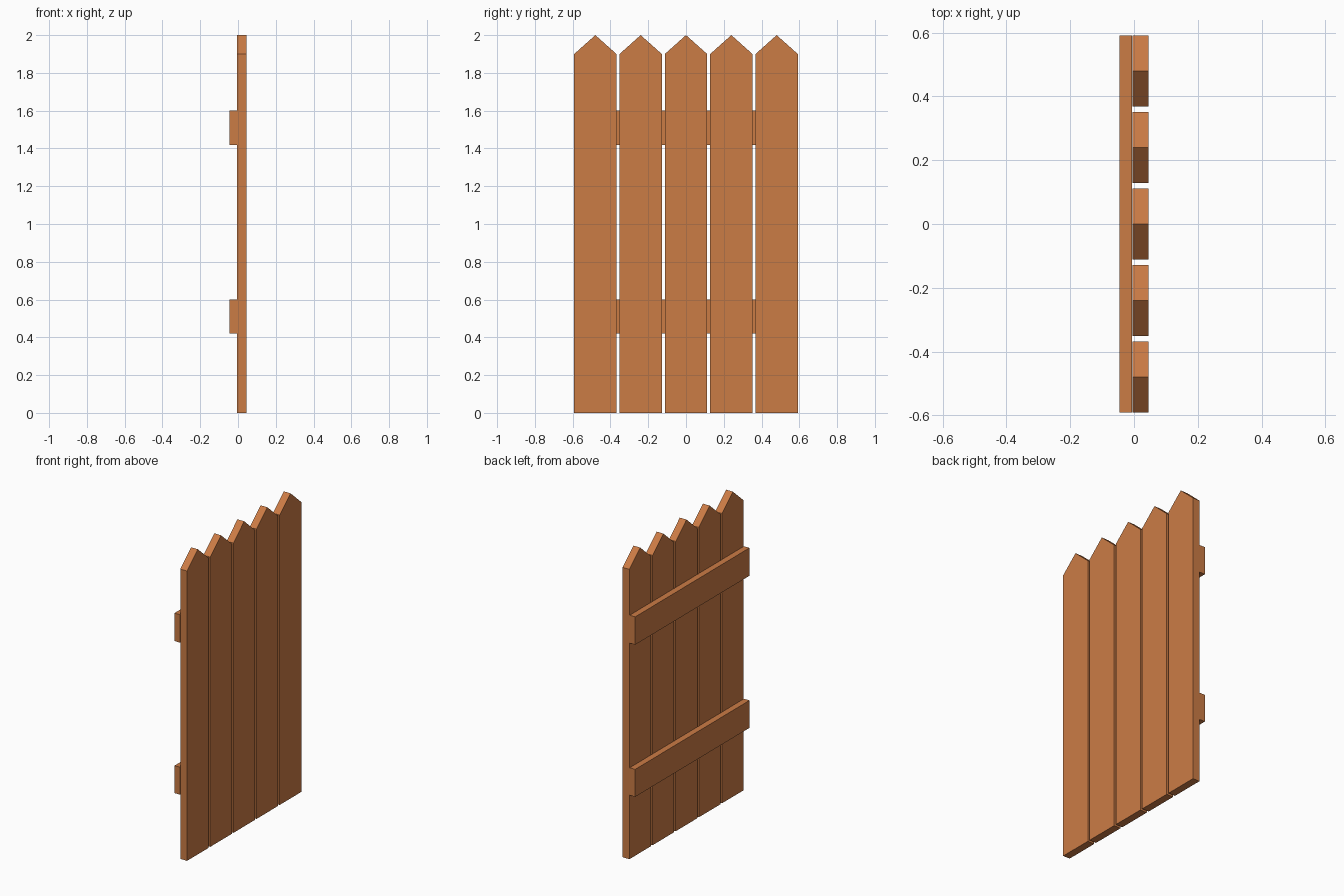
import bpy

if "Cube" in bpy.data.objects:
    bpy.data.objects.remove(bpy.data.objects["Cube"])

wood = bpy.data.materials.new("wood")
wood.diffuse_color = (0.60, 0.20, 0.06, 1)
wood.use_nodes = True
wood.node_tree.nodes["Principled BSDF"].inputs["Base Color"].default_value = wood.diffuse_color


def extrude_x(name, profile, x0, x1):
    """Solid from a counter-clockwise (y, z) profile, extruded from x0 to x1."""
    n = len(profile)
    verts = [(x, y, z) for x in (x0, x1) for y, z in profile]
    faces = [tuple(reversed(range(n))), tuple(range(n, 2 * n))]
    faces += [(i, (i + 1) % n, n + (i + 1) % n, n + i) for i in range(n)]
    mesh = bpy.data.meshes.new(name)
    mesh.from_pydata(verts, [], faces)
    mesh.materials.append(wood)
    obj = bpy.data.objects.new(name, mesh)
    bpy.context.collection.objects.link(obj)
    return obj


PITCH, HALF = 0.24, 0.112
SHOULDER, PEAK = 1.90, 2.0
JOINT = -0.004

# Five pointed planks
for i in range(5):
    y = (i - 2) * PITCH
    extrude_x(f"plank_{i + 1}",
              [(y - HALF, 0), (y + HALF, 0), (y + HALF, SHOULDER),
               (y, PEAK), (y - HALF, SHOULDER)],
              JOINT, 0.045)

# Two rails across the back of the planks
END = 2 * PITCH + HALF
for name, z0, z1 in (("lower_rail", 0.42, 0.60), ("upper_rail", 1.417, 1.60)):
    extrude_x(name, [(-END, z0), (END, z0), (END, z1), (-END, z1)],
              -0.046, JOINT - 0.002)
